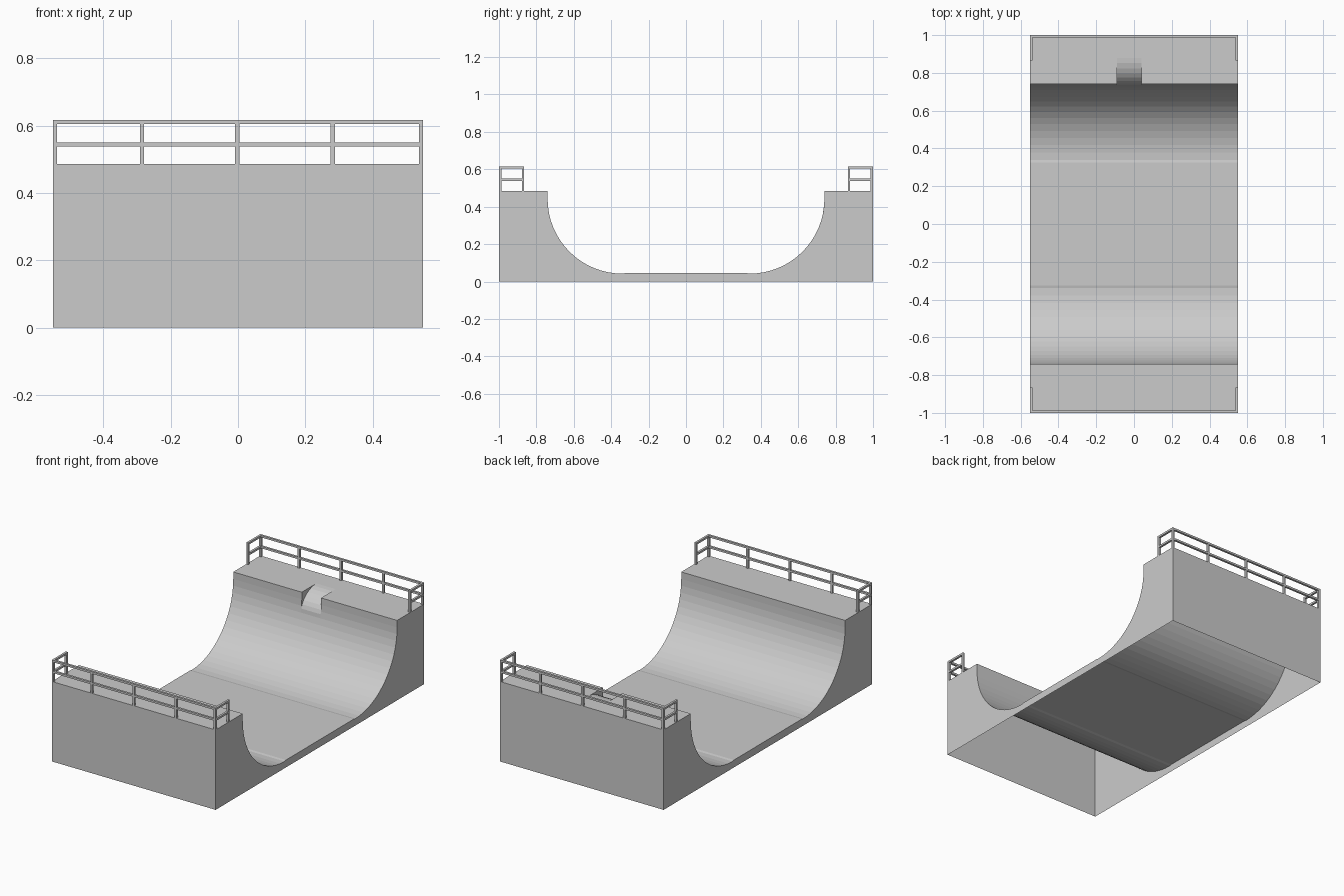
import bpy, bmesh, math

if "Cube" in bpy.data.objects:
    bpy.data.objects.remove(bpy.data.objects["Cube"])

W, DECK, FLOOR = 0.55, 0.485, 0.045
NX0, NX1 = -0.09, 0.04          # roll-in notch width
N = 16

# Ramp profile (y, z): transition curve from the flat bottom up to the deck
arc = [(0.34 + 0.4 * math.sin(a), 0.442 - 0.4 * math.cos(a))
       for a in (i * math.pi / 2 / N for i in range(N + 1))]
half = [(0.325, FLOOR)] + arc + [(0.74, DECK)]
front = [(-1, 0), (-1, DECK)] + [(-y, z) for y, z in reversed(half)]
full = front + half + [(1, DECK), (1, 0)]

# Profile through the roll-in: convex curve replaces the top of the back transition
keep = [p for p in half if p[1] < 0.365]
y0, z0 = keep[-1]
roll = [(0.88 - (0.88 - y0) * math.cos(a), z0 + (DECK - z0) * math.sin(a))
        for a in (i * math.pi / 16 for i in range(1, 9))]
notched = front + keep + roll + [(1, DECK), (1, 0)]

bm = bmesh.new()


def strip(profile, xa, xb):
    a = [bm.verts.new((xa, y, z)) for y, z in profile]
    b = [bm.verts.new((xb, y, z)) for y, z in profile]
    for i in range(len(a) - 1):
        bm.faces.new((a[i], b[i], b[i + 1], a[i + 1]))


def panel(profile, x, flip):
    vs = [bm.verts.new((x, y, z)) for y, z in profile]
    bm.faces.new(vs[::-1] if flip else vs)


# Skin in three strips, open underneath
strip(full, -W, NX0)
strip(notched, NX0, NX1)
strip(full, NX1, W)
# Side walls and notch cheeks
panel(full, -W, False)
panel(full, W, True)
cheek = half[len(keep) - 1:] + roll[::-1]
panel(cheek, NX0, True)
panel(cheek, NX1, False)
bmesh.ops.remove_doubles(bm, verts=bm.verts, dist=1e-5)
for f in bm.faces:
    if abs(f.normal.x) < 0.5:
        # deck and ramp skin faces up, end walls face outward
        c = f.calc_center_median()
        out = f.normal.z if abs(f.normal.z) > 1e-4 else (
            f.normal.y * c.y if abs(c.y) > 0.95 else -f.normal.y * c.y)
    else:
        c = f.calc_center_median()
        out = f.normal.x * c.x if abs(c.x) > 0.5 else -f.normal.x * (c.x - (NX0 + NX1) / 2)
    if out < 0:
        f.normal_flip()
me = bpy.data.meshes.new("half_pipe")
bm.to_mesh(me)
bm.free()
bpy.context.collection.objects.link(bpy.data.objects.new("half_pipe", me))


def bar(name, lo, hi):
    bpy.ops.mesh.primitive_cube_add(size=1, location=[(a + b) / 2 for a, b in zip(lo, hi)])
    o = bpy.context.object
    o.name = name
    o.scale = [b - a for a, b in zip(lo, hi)]


# Safety railings on both decks
T = 0.013
for s, side in ((-1, "front"), (1, "back")):
    def rail_bar(name, xa, xb, ya, yb, za, zb):
        y = sorted((s * ya, s * yb))
        bar(f"{side}_{name}", (xa, y[0], za), (xb, y[1], zb))

    for x in (-W + T / 2, -0.285, -0.002, 0.281, W - T / 2):
        rail_bar("post", x - T / 2, x + T / 2, 1 - T, 1, DECK, 0.604)
    for z in (0.538, 0.604):
        rail_bar("rail", -W, W, 1 - T, 1, z, z + 0.012)
    for x in (-W, W - T):
        rail_bar("end_post", x, x + T, 0.865, 0.865 + T, DECK, 0.604)
        for z in (0.538, 0.604):
            rail_bar("end_rail", x, x + T, 0.865, 1 - T, z, z + 0.012)
